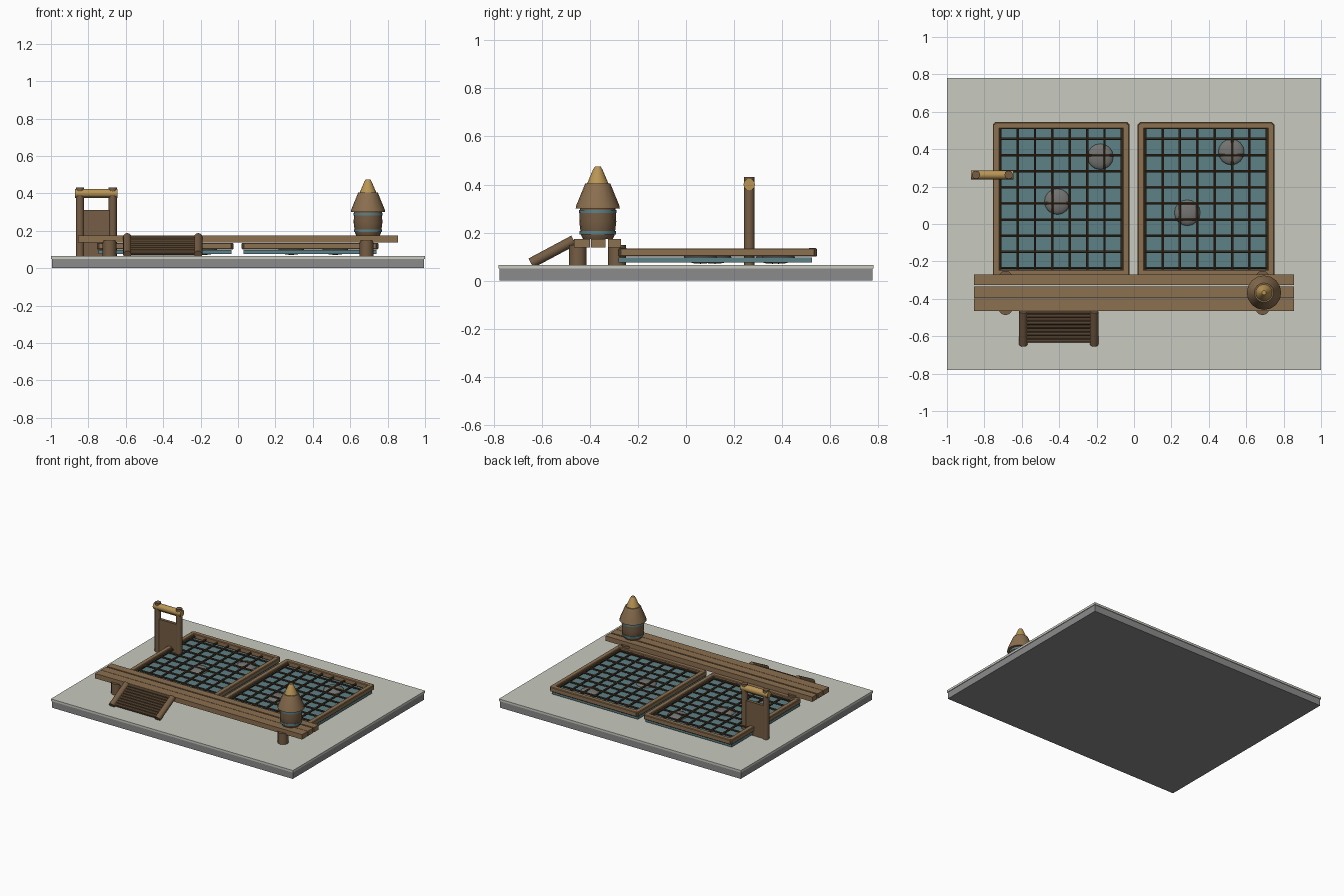
import bpy
import math
from mathutils import Vector

cube = bpy.data.objects.get("Cube")
if cube:
    bpy.data.objects.remove(cube, do_unlink=True)


def material(name, r, g, b):
    m = bpy.data.materials.new(name)
    m.use_nodes = True
    m.diffuse_color = (r, g, b, 1)
    bsdf = next(n for n in m.node_tree.nodes if n.type == "BSDF_PRINCIPLED")
    bsdf.inputs["Base Color"].default_value = (r, g, b, 1)
    return m


STONE = material("grey stone", .26, .26, .26)
SAND = material("pale ground", .58, .59, .52)
WATER = material("teal water", .11, .22, .24)
WOOD = material("brown wood", .26, .16, .08)
POST = material("darker brown wood", .18, .11, .058)
BAR = material("dark netting", .055, .036, .02)
GOLD = material("golden straw", .48, .30, .09)
ROCK = material("float grey", .17, .17, .165)


def finish(name, mat, smooth=False):
    ob = bpy.context.object
    ob.name = name
    ob.data.materials.clear()
    ob.data.materials.append(mat)
    if smooth:
        bpy.ops.object.shade_smooth_by_angle(angle=math.radians(40))
    return ob


def box(name, x, y, z, mat, bevel=0):
    """Box from (min, max) ranges."""
    spans = (x, y, z)
    bpy.ops.mesh.primitive_cube_add(size=1, location=[sum(s) / 2 for s in spans])
    ob = bpy.context.object
    ob.scale = [s[1] - s[0] for s in spans]
    bpy.ops.object.transform_apply(location=False, rotation=False, scale=True)
    if bevel:
        mod = ob.modifiers.new("bevel", "BEVEL")
        mod.width = bevel
        mod.segments = 1
    return finish(name, mat)


def rod(name, a, b, r, mat, sides=12):
    """Cylinder between two points."""
    a, b = Vector(a), Vector(b)
    d = b - a
    bpy.ops.mesh.primitive_cylinder_add(vertices=sides, radius=r, depth=d.length,
                                        location=(a + b) / 2)
    bpy.context.object.rotation_euler = d.to_track_quat("Z", "Y").to_euler()
    return finish(name, mat, True)


def lathe(name, x, y, profile, mat, sides=16):
    """Closed turned solid from (radius, height) pairs."""
    verts, faces = [], []
    for r, z in profile:
        for i in range(sides):
            t = math.tau * i / sides
            verts.append((r * math.cos(t), r * math.sin(t), z))
    for k in range(len(profile) - 1):
        for i in range(sides):
            j = (i + 1) % sides
            faces.append((k * sides + i, k * sides + j,
                          (k + 1) * sides + j, (k + 1) * sides + i))
    faces.append(tuple(reversed(range(sides))))
    faces.append(tuple(range(len(verts) - sides, len(verts))))
    me = bpy.data.meshes.new(name)
    me.from_pydata(verts, [], faces)
    ob = bpy.data.objects.new(name, me)
    bpy.context.collection.objects.link(ob)
    ob.location = (x, y, 0)
    bpy.ops.object.select_all(action="DESELECT")
    ob.select_set(True)
    bpy.context.view_layer.objects.active = ob
    return finish(name, mat, True)


# Ground slab
G = .066
box("base_slab", (-.995, .995), (-.775, .775), (0, .05), STONE)
box("ground_top", (-1, 1), (-.78, .78), (.05, G), SAND)

# Two pens with water, frame and netting
for side, x0 in (("left", .02), ("right", -.755)):
    x1 = x0 + .73
    w = .036
    box(side + "_water", (x0 + .01, x1 - .01), (-.28, .525), (.075, .096), WATER)
    for tag, a in (("inner", x0), ("outer", x1 - w)):
        box(f"{side}_frame_{tag}", (a, a + w), (-.275, .537), (.1, .135), WOOD, .004)
    for tag, b in (("front", -.28), ("back", .509)):
        box(f"{side}_frame_{tag}", (x0 + .008, x1 - .008), (b, b + w),
            (.1, .1355), WOOD, .004)
    for i in range(8):
        x = x0 + .04 + i * .65 / 7
        rod(f"{side}_net_long_{i}", (x, -.26, .117), (x, .52, .117), .0075, BAR, 6)
    for i in range(9):
        y = .455 - i * .0863
        rod(f"{side}_net_cross_{i}", (x0 + .02, y, .117), (x1 - .02, y, .117),
            .0075, BAR, 6)

# Flattened floats lying under the netting
for i, (x, y) in enumerate([(-.18, .36), (-.41, .12), (.52, .385), (.285, .06)]):
    bpy.ops.mesh.primitive_uv_sphere_add(segments=16, ring_count=8, radius=.07,
                                         location=(x, y, .095))
    bpy.context.object.scale.z = .35
    finish(f"float_{i}", ROCK, True)

# Walkway planks on four posts
for i, (y0, y1) in enumerate([(-.465, -.399), (-.396, -.335), (-.325, -.27)]):
    box(f"walkway_plank_{i}", (-.855, .855), (y0, y1), (.138, .174), WOOD)
for x in (-.687, .687):
    for y in (-.45, -.287):
        rod("walkway_post", (x, y, G), (x, y, .148), .037, POST)

# Sloping ladder ramp
top, foot = Vector((0, -.467, .168)), Vector((0, -.645, .073))
for x in (-.592, -.213):
    off = Vector((x, 0, 0))
    rod("ramp_rail", top + off, foot + off, .022, POST)
for i in range(9):
    p = top.lerp(foot, .03 + i * .108)
    rod(f"ramp_rung_{i}", (-.6, p.y, p.z), (-.2, p.y, p.z), .0075, WOOD, 8)
slope = math.atan2(top.z - foot.z, top.y - foot.y)
backing = box("ramp_backing", (-.59, -.215), (-.09, .09), (-.003, .003), BAR)
backing.location.y = (top.y + foot.y) / 2 + .004
backing.location.z = (top.z + foot.z) / 2 - .008
backing.rotation_euler.x = slope

# Sluice gate
GY = .263
for x in (-.845, -.67):
    rod("gate_post", (x, GY, G), (x, GY, .432), .022, POST)
box("gate_panel", (-.84, -.675), (GY - .012, GY + .012), (G, .312), POST)
box("gate_lintel", (-.84, -.675), (GY - .012, GY + .012), (.374, .395), POST)
rod("gate_crossbar", (-.872, GY, .4), (-.645, GY, .4), .024, GOLD)

# Barrel with lid and straw cap
BX, BY = .695, -.367
lathe("barrel_body", BX, BY, [(.062, .174), (.07, .19), (.077, .245), (.074, .302)], POST)
for i, (z, r) in enumerate([(.2, .0755), (.288, .0785)]):
    lathe(f"barrel_band_{i}", BX, BY, [(r, z - .007), (r, z + .007)], WATER)
lathe("barrel_lid", BX, BY, [(.092, .3), (.09, .312), (.052, .405)], WOOD)
lathe("straw_cap", BX, BY, [(.045, .403), (.02, .462), (.012, .475)], GOLD)
